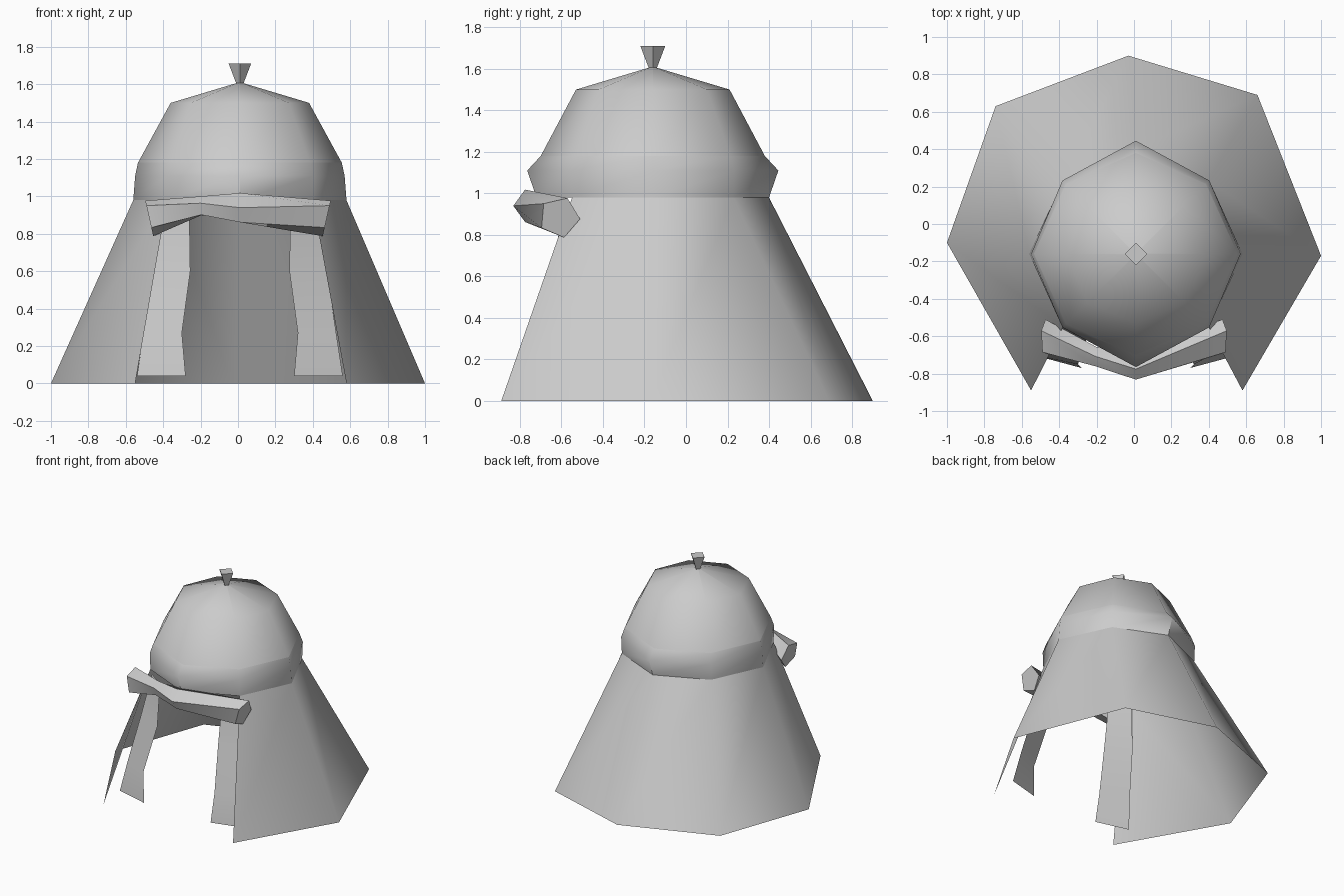
import bpy
import math
from mathutils import Vector

cube = bpy.data.objects.get("Cube")
if cube:
    bpy.data.objects.remove(cube, do_unlink=True)

grey = bpy.data.materials.new("plain_grey")
grey.use_nodes = True
grey.diffuse_color = (0.6, 0.6, 0.6, 1)
grey.node_tree.nodes["Principled BSDF"].inputs["Base Color"].default_value = (0.6, 0.6, 0.6, 1)

CX, CY = 0.01, -0.16   # axis of the dome


def loft(name, rings, closed=True, cap_start=False, cap_end=False, angle=50):
    """Bridge equal-length rings of points, lowest ring first."""
    n = len(rings[0])
    verts = [p for ring in rings for p in ring]
    faces = []
    for r in range(len(rings) - 1):
        for j in range(n if closed else n - 1):
            k = (j + 1) % n
            faces.append((r * n + j, r * n + k, (r + 1) * n + k, (r + 1) * n + j))
    if cap_start:
        faces.append(tuple(reversed(range(n))))
    if cap_end:
        faces.append(tuple(range(len(verts) - n, len(verts))))
    mesh = bpy.data.meshes.new(name)
    mesh.from_pydata(verts, [], faces)
    mesh.materials.append(grey)
    mesh.update()
    obj = bpy.data.objects.new(name, mesh)
    bpy.context.collection.objects.link(obj)
    bpy.ops.object.select_all(action='DESELECT')
    obj.select_set(True)
    bpy.context.view_layer.objects.active = obj
    if angle:
        bpy.ops.object.shade_smooth_by_angle(angle=math.radians(angle))
    return obj


def octagon(z, rx, ry, diagonal):
    """Eight-sided ring, starting at the left and running round by the back."""
    ring = []
    for j in range(8):
        a = j * math.pi / 4
        sx, sy = (diagonal, diagonal) if j % 2 else (rx, ry)
        ring.append((CX + sx * math.cos(a), CY + sy * math.sin(a), z))
    return ring


# Dome and brow band
band_bottom = octagon(0.98, 0.57, 0.56, 0.55)
band_top = octagon(1.18, 0.545, 0.54, 0.53)
loft("brow_band", [band_bottom, octagon(1.11, 0.56, 0.605, 0.555), band_top])
loft("dome", [band_top, octagon(1.5, 0.37, 0.37, 0.37), octagon(1.61, 0.004, 0.004, 0.004)],
     cap_end=True)

# Square knob that widens upwards
knob = [[(CX + r * x, CY + r * y, z) for x, y in ((1, 0), (0, 1), (-1, 0), (0, -1))]
        for r, z in ((0.018, 1.6), (0.06, 1.71))]
loft("top_knob", knob, cap_start=True, cap_end=True, angle=30)

# Flared neck skirt, open at the front
hem = [(0.58, -0.89, 0), (1.0, -0.17, 0), (0.66, 0.69, 0), (-0.03, 0.9, 0),
       (-0.74, 0.63, 0), (-1.0, -0.1, 0), (-0.55, -0.89, 0)]
skirt_top = [band_bottom[j % 8] for j in range(7, 14)]
loft("neck_skirt", [hem, skirt_top], closed=False)

# Cheek straps just inside the skirt opening: outer x, outer y, inner x, inner y, z
strap = [(0.55, -0.70, 0.29, -0.77, 0.04),
         (0.515, -0.65, 0.31, -0.75, 0.27),
         (0.465, -0.56, 0.265, -0.64, 0.60),
         (0.41, -0.50, 0.27, -0.60, 0.92)]
for side, label in ((1, "left"), (-1, "right")):
    rows = []
    for ox, oy, ix, iy, z in strap:
        row = [(CX + side * ix, iy, z), (CX + side * ox, oy, z)]
        rows.append(row if side > 0 else row[::-1])
    loft(label + "_cheek_strap", rows, closed=False, angle=20)

# Rolled cloth across the brow: x, y, z, radius, turn in degrees, lean
roll = []
for x, y, z, r, turn, lean in ((-0.475, -0.61, 0.885, 0.10, 139, 0.25),
                               (-0.2, -0.71, 0.945, 0.055, 160, 0.1),
                               (CX, -0.75, 0.94, 0.082, 180, 0),
                               (0.475, -0.61, 0.885, 0.10, 139, -0.25)):
    ring = []
    for j in range(5):
        a = math.radians(turn + 72 * j)
        dy, dz = r * math.cos(a), r * math.sin(a)
        ring.append(Vector((x - lean * dz * 0.9, y + dy, z + dz)))
    roll.append(ring)
loft("brow_roll", roll, cap_start=True, cap_end=True, angle=60)
